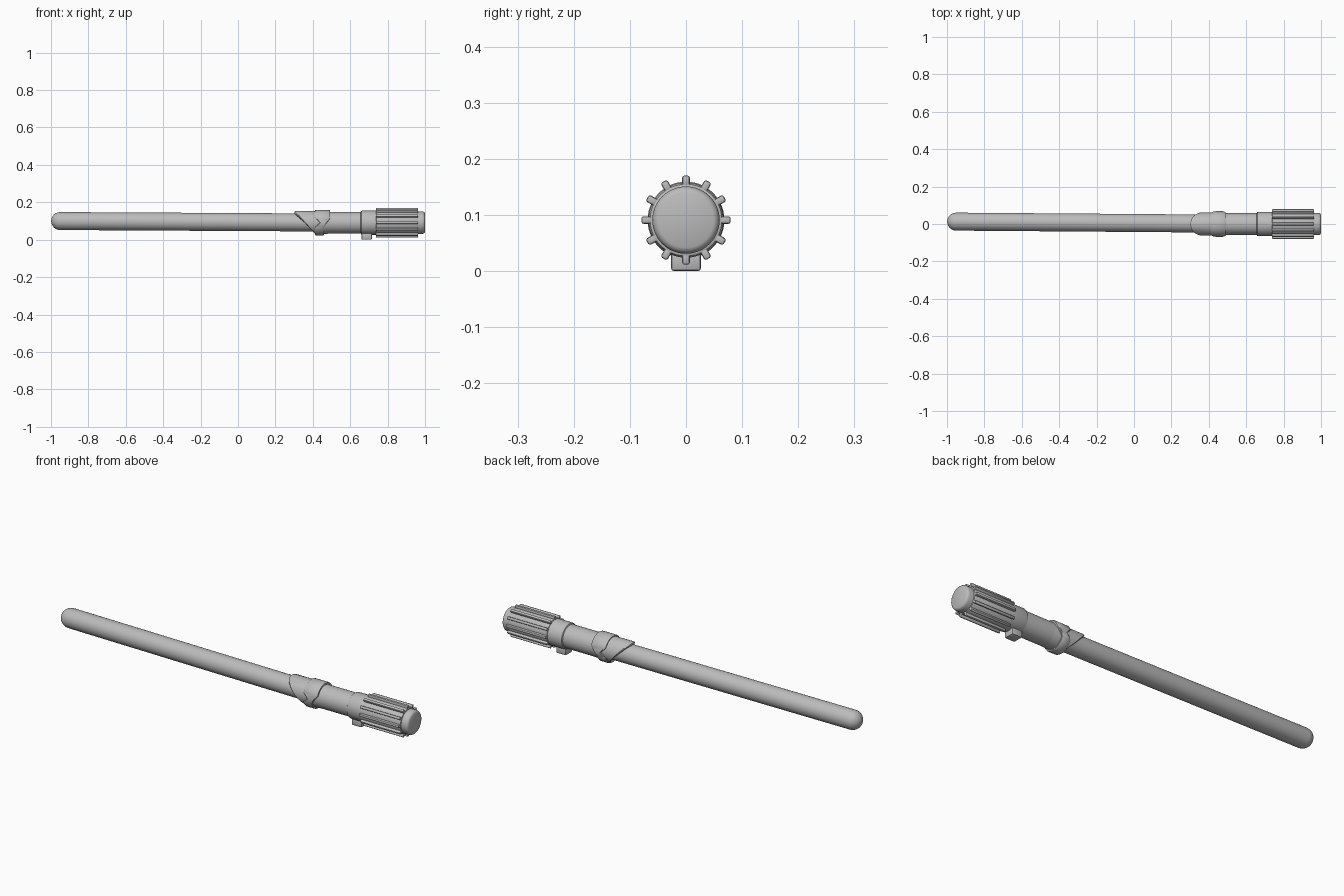
import bpy, bmesh, math
from mathutils import Vector, Matrix

if "Cube" in bpy.data.objects:
    bpy.data.objects.remove(bpy.data.objects["Cube"])

AX = 0.091  # height of the hilt axis
grey = bpy.data.materials.new("light_grey")
grey.diffuse_color = (0.5, 0.5, 0.5, 1)
grey.use_nodes = True
grey.node_tree.nodes["Principled BSDF"].inputs["Base Color"].default_value = grey.diffuse_color


def finish(name, bm, angle=35):
    bmesh.ops.recalc_face_normals(bm, faces=bm.faces)
    me = bpy.data.meshes.new(name)
    bm.to_mesh(me)
    bm.free()
    ob = bpy.data.objects.new(name, me)
    bpy.context.collection.objects.link(ob)
    me.materials.append(grey)
    bpy.ops.object.select_all(action='DESELECT')
    ob.select_set(True)
    bpy.context.view_layer.objects.active = ob
    bpy.ops.object.shade_smooth_by_angle(angle=math.radians(angle))
    return ob


def lathe(name, profile, centre=lambda x: (0, AX), seg=48):
    """Turn (x, radius) pairs about the long axis; x may depend on the angle from the top."""
    bm = bmesh.new()
    rings = []
    for px, r in profile:
        ring = []
        for i in range(seg):
            a = 2 * math.pi * i / seg
            x = px(a) if callable(px) else px
            cy, cz = centre(x)
            ring.append(bm.verts.new((x, cy + r * math.sin(a), cz + r * math.cos(a))))
        rings.append(ring)
    for p, q in zip(rings, rings[1:]):
        for i in range(seg):
            j = (i + 1) % seg
            bm.faces.new((p[i], p[j], q[j], q[i]))
    bm.faces.new(rings[0])
    bm.faces.new(rings[-1])
    return finish(name, bm)


def block(name, loc, size, bevel, rot=0):
    bm = bmesh.new()
    bmesh.ops.create_cube(bm, size=1, matrix=Matrix.Translation(loc) @ Matrix.Diagonal((*size, 1)))
    bmesh.ops.bevel(bm, geom=bm.edges[:], offset=bevel, segments=2, profile=0.5, affect='EDGES')
    bmesh.ops.rotate(bm, verts=bm.verts, cent=(0, 0, AX), matrix=Matrix.Rotation(rot, 3, 'X'))
    return finish(name, bm)


# blade: long rod with rounded tip, leaning slightly off the hilt axis
def blade_centre(x):
    t = (0.45 - x) / 1.45
    return 0.002 + 0.011 * t, 0.092 + 0.008 * t


R = 0.048
tip = [(-0.999 + R * (1 - math.cos(t)), R * math.sin(t))
       for t in [math.radians(d) for d in (4, 18, 32, 46, 60, 75, 90)]]
lathe("blade", tip + [(0.45, R)], blade_centre, 32)


# emitter shroud: slanted mouth, longest on top
def mouth(a):
    return 0.302 + 0.055 * (1 - math.cos(a))


lathe("emitter_shroud", [(mouth, 0.047), (mouth, 0.059),
                         (lambda a: mouth(a) + 0.004, 0.0615), (0.43, 0.0615), (0.50, 0.058)])


# collar: raised band with stepped edges
def collar_left(a):
    c = math.cos(a)
    return 0.412 + 0.025 * max(0, 1 - abs(c) * 2.5)


def collar_right(a):
    c = math.cos(a)
    return 0.492 - 0.032 * min(1, max(0, (0.35 - c) / 0.7))


lathe("collar", [(collar_left, 0.056), (collar_left, 0.066),
                 (lambda a: collar_left(a) + 0.004, 0.0685),
                 (lambda a: collar_right(a) - 0.004, 0.0685),
                 (collar_right, 0.066), (collar_right, 0.056)])

# hilt parts
lathe("grip", [(0.45, 0.058), (0.68, 0.058)])
lathe("grip_ring", [(0.655, 0.057), (0.659, 0.063), (0.664, 0.0645), (0.75, 0.0645)])
lathe("ribbed_core", [(0.735, 0.06), (0.74, 0.067), (0.955, 0.067), (0.962, 0.064), (0.964, 0.058)])
lathe("pommel", [(0.95, 0.06), (0.985, 0.06), (0.992, 0.0585), (0.997, 0.055), (1.0, 0.049)])

# twelve grip ribs
for k in range(12):
    block(f"rib_{k + 1}", (0.85, 0, AX + 0.07), (0.226, 0.0135, 0.019), 0.004, k * math.pi / 6)

# belt lug underneath
block("belt_lug", (0.688, 0, 0.018), (0.056, 0.054, 0.036), 0.006)
